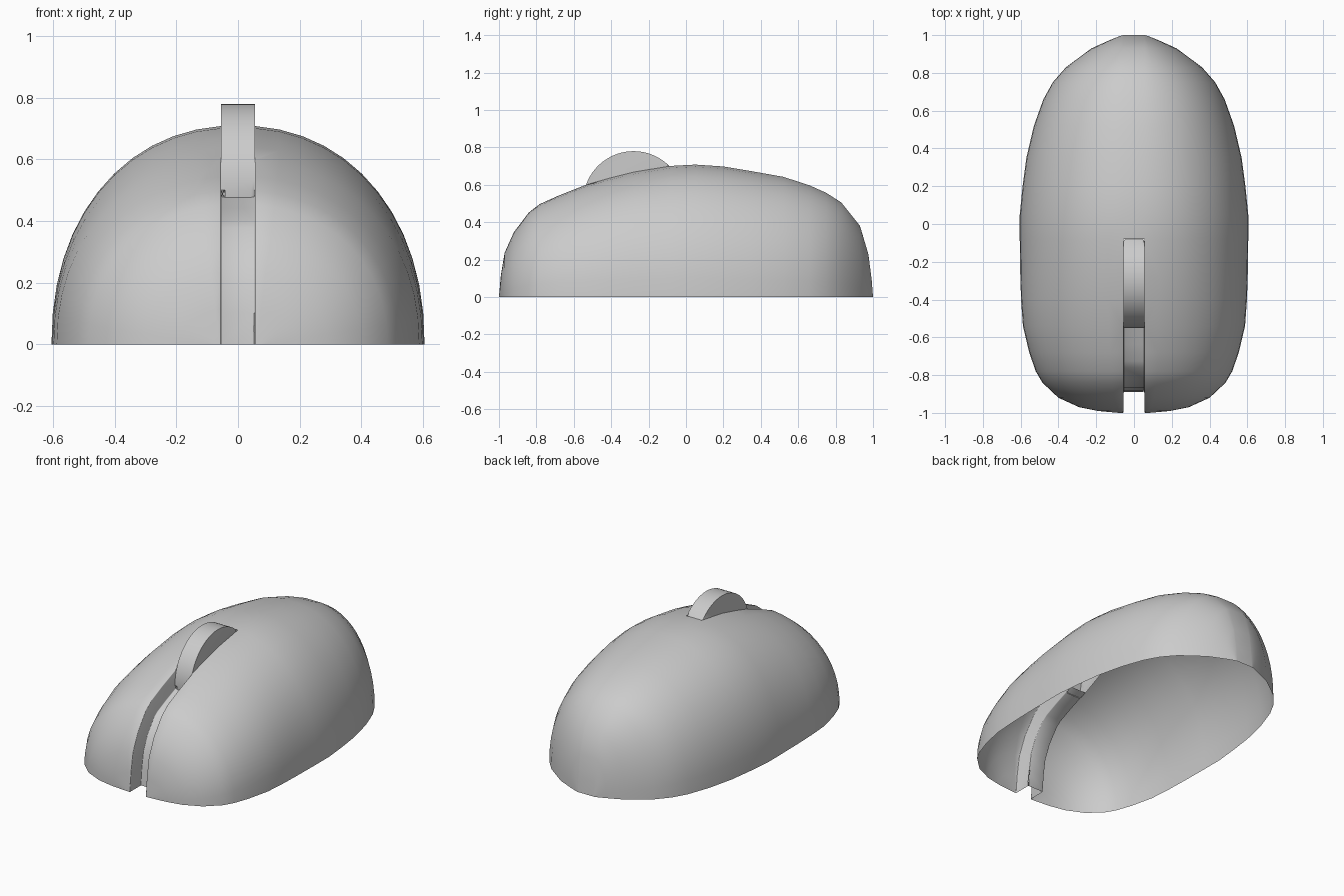
import bpy, bmesh, math
from mathutils import Vector

if "Cube" in bpy.data.objects:
    bpy.data.objects.remove(bpy.data.objects["Cube"])

G = 0.055            # half width of groove and wheel
DEPTH = 0.11         # groove depth
N = 2.15             # roundness of the cross-sections
STEPS = 12
WHEEL_FRONT, WHEEL_BACK = -0.54, -0.08

# Stations along the body: y, half width at the base, height
STATIONS = [
    (-1.0, .08, 0), (-.99, .19, .12), (-.97, .29, .24), (-.92, .40, .35),
    (-.84, .485, .455), (-.78, .52, .50), (-.68, .555, .545), (-.54, .588, .60),
    (-.40, .598, .64), (-.28, .602, .67), (-.08, .605, .703), (.05, .605, .71),
    (.20, .59, .70), (.35, .57, .675), (.52, .53, .645), (.66, .48, .60),
    (.75, .43, .56), (.83, .36, .51), (.93, .225, .39), (.975, .125, .25),
    (.993, .08, .12), (1.0, .06, 0)]


def finish(bm, name):
    bmesh.ops.recalc_face_normals(bm, faces=bm.faces)
    bm.normal_update()
    top = max(bm.faces, key=lambda f: f.calc_center_median().z)
    if top.normal.z < 0:
        bmesh.ops.reverse_faces(bm, faces=bm.faces)
    me = bpy.data.meshes.new(name)
    bm.to_mesh(me)
    bm.free()
    ob = bpy.data.objects.new(name, me)
    bpy.context.collection.objects.link(ob)
    bpy.ops.object.select_all(action='DESELECT')
    ob.select_set(True)
    bpy.context.view_layer.objects.active = ob
    bpy.ops.object.shade_smooth_by_angle(angle=math.radians(50))
    return ob


# Open-bottomed body shell, two lofted halves joined by a centre strip
bm = bmesh.new()
halves = {}
for s in (-1, 1):
    rows = []
    for y, w, h in STATIONS:
        t_end = math.acos((G / w) ** (N / 2))
        row = []
        for k in range(STEPS + 1):
            t = t_end * k / STEPS
            row.append(bm.verts.new((s * w * math.cos(t) ** (2 / N), y,
                                     h * math.sin(t) ** (2 / N))))
        rows.append(row)
    for a, b in zip(rows, rows[1:]):
        for k in range(STEPS):
            bm.faces.new((a[k], b[k], b[k + 1], a[k + 1]))
    halves[s] = [r[-1] for r in rows]

# Groove floor follows the front profile, offset inwards
front = [i for i, st in enumerate(STATIONS) if st[0] <= WHEEL_FRONT]
floor = {-1: [], 1: []}
for i in front:
    p = halves[1][i].co
    a, b = halves[1][max(i - 1, 0)].co, halves[1][i + 1].co
    d = Vector((b.y - a.y, b.z - a.z)).normalized()
    if i == 0:
        d = Vector((0, 1))
    for s in (-1, 1):
        floor[s].append(bm.verts.new((s * G, p.y + d.y * DEPTH, max(0, p.z - d.x * DEPTH))))
soft = []
for i in front[:-1]:
    for s in (-1, 1):
        lip, low = halves[s], floor[s]
        bm.faces.new((lip[i], lip[i + 1], low[i + 1], low[i]))
    bm.faces.new((floor[-1][i], floor[-1][i + 1], floor[1][i + 1], floor[1][i]))
    for s in (-1, 1):
        soft += [bm.edges.get((halves[s][i], halves[s][i + 1])),
                 bm.edges.get((floor[s][i], floor[s][i + 1]))]

# Centre strip behind the wheel
for i in range(len(STATIONS) - 1):
    if STATIONS[i][0] >= WHEEL_BACK:
        bm.faces.new((halves[-1][i], halves[-1][i + 1], halves[1][i + 1], halves[1][i]))
bmesh.ops.bevel(bm, geom=soft, offset=0.012, segments=2, profile=0.5,
                affect='EDGES', clamp_overlap=True)
finish(bm, "body_shell")

# Scroll wheel: hollow arched rim with two side walls, open underneath
bm = bmesh.new()
cy, cz, r, steps = -0.28, 0.51, 0.27, 24
arcs = {}
for s in (-1, 1):
    arcs[s] = []
    for k in range(steps + 1):
        a = math.radians(188 + (42 - 188) * k / steps)
        arcs[s].append(bm.verts.new((s * G, cy + r * math.cos(a), cz + r * math.sin(a))))
    bm.faces.new(arcs[s])
rim = []
for k in range(steps):
    bm.faces.new((arcs[-1][k], arcs[-1][k + 1], arcs[1][k + 1], arcs[1][k]))
    rim += [bm.edges.get((arcs[s][k], arcs[s][k + 1])) for s in (-1, 1)]
bmesh.ops.bevel(bm, geom=rim, offset=0.013, segments=3, profile=0.5, affect='EDGES')
finish(bm, "scroll_wheel")
